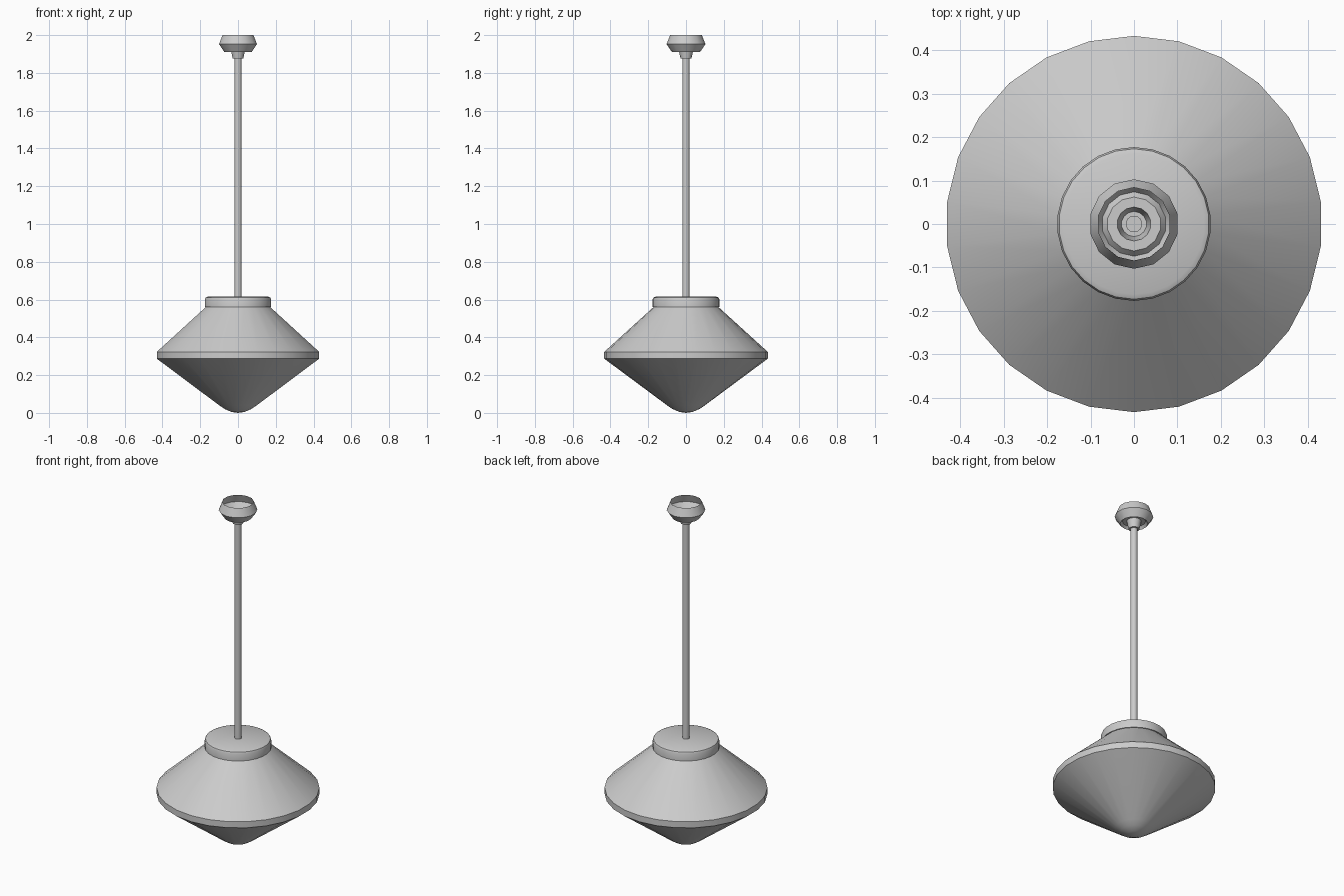
import bpy
import bmesh
import math

if "Cube" in bpy.data.objects:
    bpy.data.objects.remove(bpy.data.objects["Cube"])


def lathe(name, profile, sides, smooth_angle=30):
    """Revolve a (radius, z) profile listed from bottom to top around z."""
    bm = bmesh.new()
    rings = []
    for r, z in profile:
        if r == 0:
            rings.append([bm.verts.new((0, 0, z))] * sides)
        else:
            angles = [math.pi / 2 + math.tau * i / sides for i in range(sides)]
            rings.append([bm.verts.new((r * math.cos(a), r * math.sin(a), z)) for a in angles])
    for low, high in zip(rings, rings[1:]):
        for i in range(sides):
            j = (i + 1) % sides
            corners = list(dict.fromkeys([low[i], low[j], high[j], high[i]]))
            bm.faces.new(corners)
    mesh = bpy.data.meshes.new(name)
    bm.to_mesh(mesh)
    bm.free()
    obj = bpy.data.objects.new(name, mesh)
    bpy.context.collection.objects.link(obj)
    bpy.ops.object.select_all(action='DESELECT')
    obj.select_set(True)
    bpy.context.view_layer.objects.active = obj
    bpy.ops.object.shade_smooth_by_angle(angle=math.radians(smooth_angle))
    return obj


# Double-cone shade with rounded tip and narrow rim band
lathe("lamp_shade", [(0, 0), (0.035, 0.005), (0.07, 0.02), (0.10, 0.04),
                     (0.433, 0.287), (0.433, 0.323), (0.172, 0.56)], 26)

# Round cap on top of the shade
lathe("shade_cap", [(0.172, 0.56), (0.177, 0.56), (0.177, 0.60), (0.173, 0.61),
                    (0.162, 0.615), (0, 0.615)], 26)

# Hanging rod
lathe("hanging_rod", [(0, 0.61), (0.019, 0.61), (0.019, 1.885), (0, 1.885)], 14)

# Open ceiling canopy with recessed underside and small collar
lathe("ceiling_canopy", [(0.019, 1.876), (0.029, 1.876), (0.034, 1.90), (0.039, 1.925),
                         (0.062, 1.925), (0.074, 1.91), (0.103, 1.952), (0.084, 2.0)], 14)
